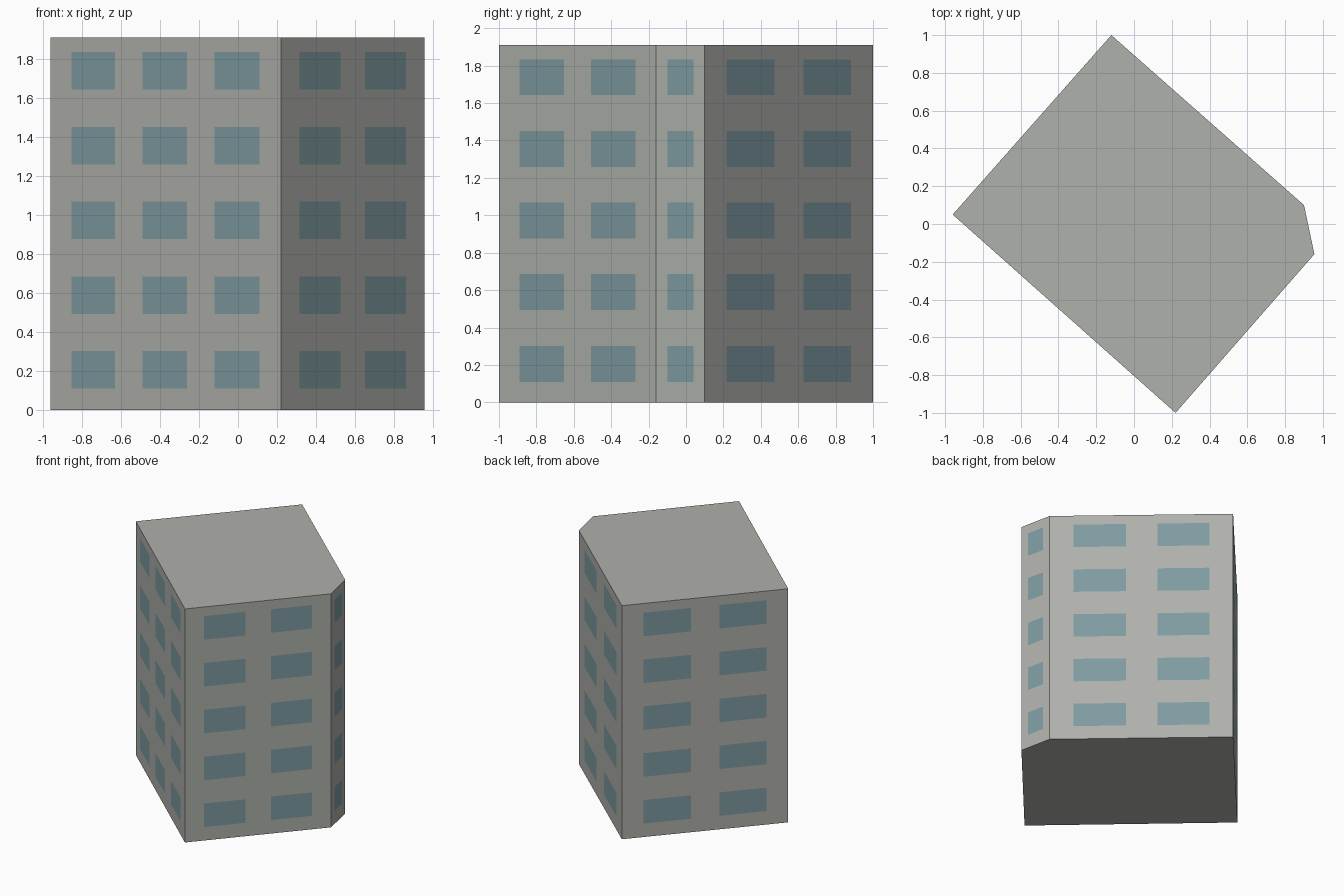
import bpy, bmesh
from mathutils import Vector

if "Cube" in bpy.data.objects:
    bpy.data.objects.remove(bpy.data.objects["Cube"])

HEIGHT = 1.91
FLOORS, FIRST_SILL, PITCH, WINDOW_H = 5, 0.11, 0.383, 0.192


def material(name, rgb):
    m = bpy.data.materials.new(name)
    m.use_nodes = True
    colour = (*rgb, 1.0)
    m.diffuse_color = colour
    bsdf = next(n for n in m.node_tree.nodes if n.type == "BSDF_PRINCIPLED")
    bsdf.inputs["Base Color"].default_value = colour
    bsdf.inputs["Roughness"].default_value = 0.8
    return m


# Footprint corners, counterclockwise, and the window spans along each wall
corners = [(-0.96, 0.05), (0.22, -1.0), (0.955, -0.16), (0.9, 0.10), (-0.12, 1.0)]
pair = [0.13, 0.415, 0.587, 0.87]
spans = [[0.09, 0.28, 0.40, 0.593, 0.712, 0.907], pair, [0.235, 0.765], pair, pair]

# Horizontal cuts at every sill and window head
levels = [0.0]
for floor in range(FLOORS):
    sill = FIRST_SILL + floor * PITCH
    levels += [sill, sill + WINDOW_H]
levels.append(HEIGHT)

# Perimeter points; remember which strips hold windows
perimeter, has_window = [], []
for i, span in enumerate(spans):
    a, b = Vector(corners[i]), Vector(corners[(i + 1) % len(corners)])
    for k, t in enumerate([0.0] + span):
        perimeter.append(a.lerp(b, t))
        has_window.append(k % 2 == 1)

# Walls as a grid of faces, with window panes flush in the wall
bm = bmesh.new()
rings = [[bm.verts.new((p.x, p.y, z)) for p in perimeter] for z in levels]
count = len(perimeter)
for row in range(len(levels) - 1):
    low, high = rings[row], rings[row + 1]
    for c in range(count):
        n = (c + 1) % count
        face = bm.faces.new((low[c], low[n], high[n], high[c]))
        face.material_index = int(has_window[c] and row % 2 == 1)

# Flat roof and underside
bm.faces.new(rings[-1])
bm.faces.new(rings[0][::-1])

mesh = bpy.data.meshes.new("apartment_block")
bm.to_mesh(mesh)
bm.free()
mesh.materials.append(material("concrete grey", (0.43, 0.44, 0.41)))
mesh.materials.append(material("window blue", (0.21, 0.33, 0.36)))
block = bpy.data.objects.new("apartment_block", mesh)
bpy.context.collection.objects.link(block)
